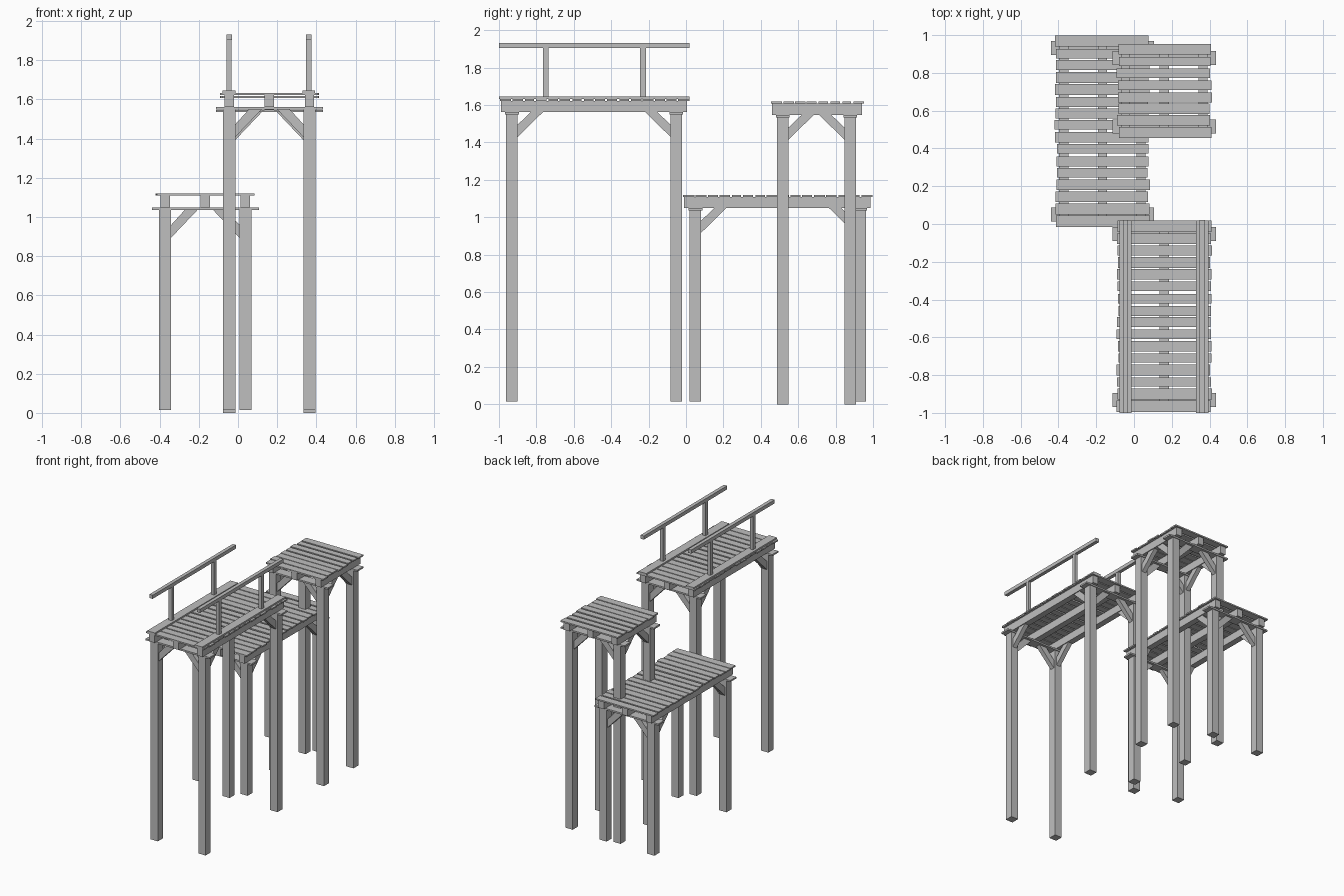
import bpy, bmesh, random
from mathutils import Vector

if "Cube" in bpy.data.objects:
    bpy.data.objects.remove(bpy.data.objects["Cube"])

random.seed(4)
wood = bpy.data.materials.new("weathered grey wood")
wood.diffuse_color = (0.52, 0.52, 0.52, 1)
wood.use_nodes = True
wood.node_tree.nodes["Principled BSDF"].inputs["Base Color"].default_value = wood.diffuse_color


def finish(name, bm):
    bmesh.ops.recalc_face_normals(bm, faces=bm.faces)
    mesh = bpy.data.meshes.new(name)
    bm.to_mesh(mesh)
    bm.free()
    mesh.materials.append(wood)
    bpy.context.collection.objects.link(bpy.data.objects.new(name, mesh))


def box(bm, x0, x1, y0, y1, z0, z1):
    vs = bmesh.ops.create_cube(bm, size=1)["verts"]
    for v in vs:
        v.co = Vector(((x0 + x1) / 2 + v.co.x * (x1 - x0),
                       (y0 + y1) / 2 + v.co.y * (y1 - y0),
                       (z0 + z1) / 2 + v.co.z * (z1 - z0)))


def brace(bm, origin, direction, side, drop, width=0.035):
    """Diagonal strut with mitred ends, from post face up to the beam."""
    o, d, s = Vector(origin), Vector(direction), Vector(side)
    profile = [(0, -drop), (0, -drop + 0.065), (0.07, 0), (0.135, 0)]
    rings = []
    for k in (-0.5, 0.5):
        rings.append([bm.verts.new(o + d * a + Vector((0, 0, b)) + s * (k * width))
                      for a, b in profile])
    bm.faces.new(rings[0])
    bm.faces.new(rings[1])
    for i in range(4):
        j = (i + 1) % 4
        bm.faces.new((rings[0][i], rings[0][j], rings[1][j], rings[1][i]))


def platform(label, cx, y0, y1, post_ys, z0, beam_z, planks):
    half, r = 0.205, 0.031          # post spacing and half thickness
    cap_z = beam_z - 0.0125

    # Four square legs
    bm = bmesh.new()
    for sx in (-1, 1):
        for py in post_ys:
            x = cx + sx * half
            box(bm, x - r, x + r, py - r, py + r, z0, cap_z)
    finish(label + "_posts", bm)

    # Flat cap boards across each pair of legs
    bm = bmesh.new()
    for py in post_ys:
        box(bm, cx - 0.273, cx + 0.273, py - 0.037, py + 0.037, cap_z, beam_z)
    finish(label + "_cap_boards", bm)

    # Three lengthwise joists
    bm = bmesh.new()
    for i in (-1, 0, 1):
        x = cx + i * half
        box(bm, x - 0.024, x + 0.024, y0 + 0.005, y1 - 0.012, beam_z, beam_z + 0.06)
    finish(label + "_joists", bm)

    # Diagonal braces both ways from every leg
    bm = bmesh.new()
    for sx in (-1, 1):
        x = cx + sx * half
        for py, sy in zip(post_ys, (1, -1)):
            brace(bm, (x - sx * r, py, cap_z), (-sx, 0, 0), (0, 1, 0), 0.142)
            brace(bm, (x, py + sy * r, beam_z), (0, sy, 0), (1, 0, 0), 0.132)
    finish(label + "_braces", bm)

    # Deck planks with slightly uneven ends and widths
    bm = bmesh.new()
    pitch = (y1 - y0) / planks
    for i in range(planks):
        a = y0 + i * pitch + (random.uniform(0.002, 0.008) if i else 0)
        b = y0 + (i + 1) * pitch - (random.uniform(0.002, 0.008) if i < planks - 1 else 0)
        box(bm, cx - 0.246 + random.uniform(-0.007, 0.007),
            cx + 0.246 + random.uniform(-0.007, 0.007),
            a, b, beam_z + 0.06, beam_z + 0.071)
    finish(label + "_deck_planks", bm)


platform("front_platform", 0.16, -0.995, 0.018, (-0.931, -0.052), 0.016, 1.562, 16)
platform("low_platform", -0.167, -0.015, 0.998, (0.05, 0.931), 0.016, 1.049, 16)
platform("back_platform", 0.16, 0.455, 0.953, (0.517, 0.878), 0.0, 1.547, 8)

# Handrails on the front platform
for side, x in (("left", -0.045), ("right", 0.361)):
    bm = bmesh.new()
    box(bm, x - 0.033, x + 0.033, -1.0, 0.018, 1.632, 1.645)
    finish(side + "_rail_base_board", bm)
    bm = bmesh.new()
    for y in (-0.75, -0.23):
        box(bm, x - 0.013, x + 0.013, y - 0.015, y + 0.015, 1.64, 1.904)
    finish(side + "_rail_posts", bm)
    bm = bmesh.new()
    box(bm, x - 0.014, x + 0.014, -1.0, 0.02, 1.904, 1.932)
    finish(side + "_handrail", bm)
